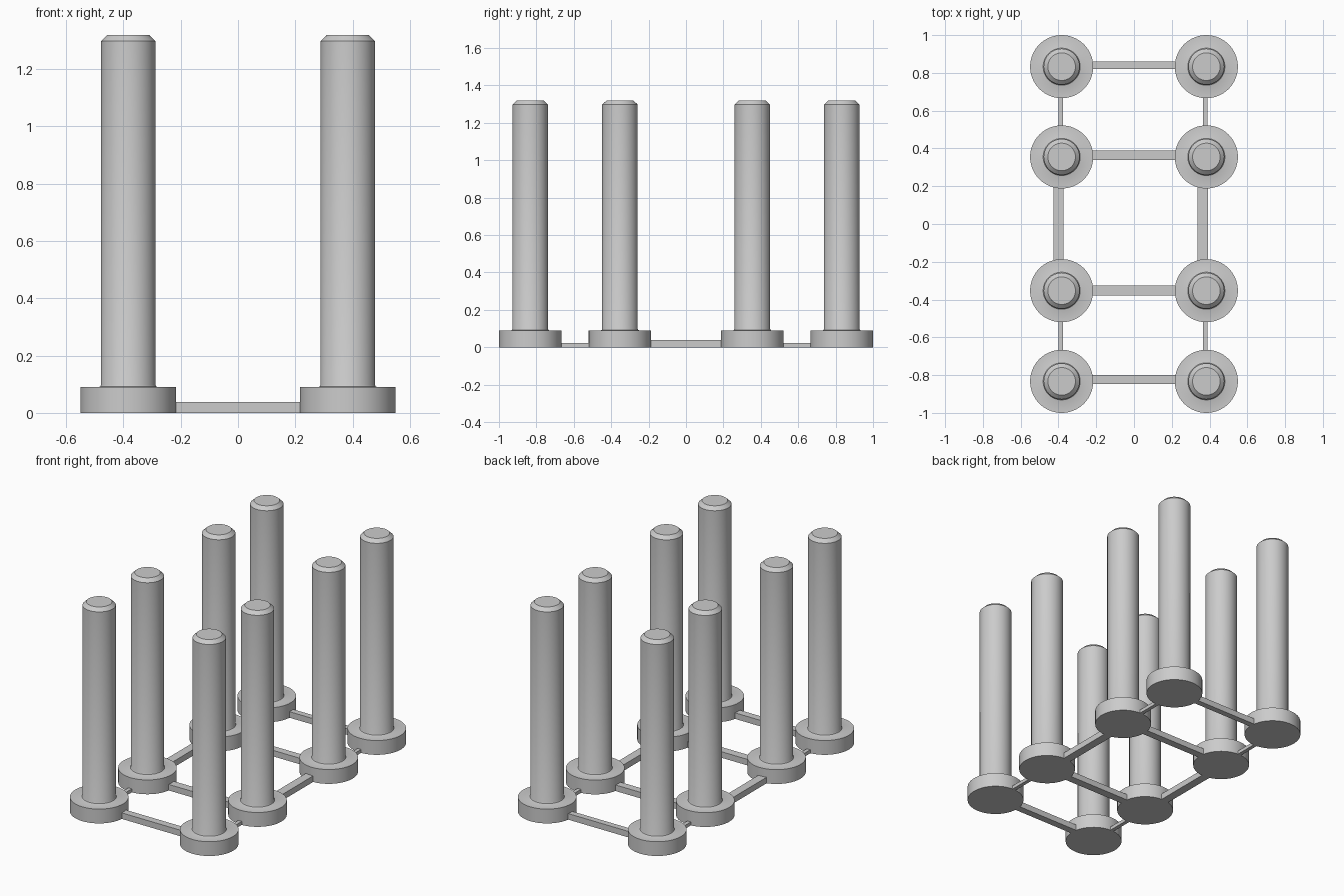
import bpy
import bmesh
from math import cos, sin, pi, radians

cube = bpy.data.objects.get("Cube")
if cube:
    bpy.data.objects.remove(cube, do_unlink=True)

grey = bpy.data.materials.new("plain grey")
grey.use_nodes = True
colour = (0.6, 0.6, 0.6, 1)
grey.diffuse_color = colour
grey.node_tree.nodes["Principled BSDF"].inputs["Base Color"].default_value = colour

SIDES = 64
PEG_X = 0.383
ROWS = {"front": -0.833, "mid_front": -0.353, "mid_back": 0.355, "back": 0.833}


def add_object(name, bm):
    mesh = bpy.data.meshes.new(name)
    bm.normal_update()
    bm.to_mesh(mesh)
    bm.free()
    mesh.materials.append(grey)
    obj = bpy.data.objects.new(name, mesh)
    bpy.context.collection.objects.link(obj)
    return obj


def lathe(name, profile, x, y):
    """Closed solid turned from (radius, height) points, bottom to top."""
    bm = bmesh.new()
    rings = [[bm.verts.new((r * cos(2 * pi * i / SIDES), r * sin(2 * pi * i / SIDES), z))
              for i in range(SIDES)] for r, z in profile]
    for low, high in zip(rings, rings[1:]):
        for i in range(SIDES):
            j = (i + 1) % SIDES
            bm.faces.new((low[i], low[j], high[j], high[i]))
    bm.faces.new(rings[0][::-1])
    bm.faces.new(rings[-1])
    obj = add_object(name, bm)
    obj.location = (x, y, 0)
    bpy.ops.object.select_all(action="DESELECT")
    obj.select_set(True)
    bpy.context.view_layer.objects.active = obj
    bpy.ops.object.shade_smooth_by_angle(angle=radians(30))


def bar(name, x0, x1, y0, y1, height):
    """Flat runner resting on the ground."""
    bm = bmesh.new()
    bmesh.ops.create_cube(bm, size=1)
    for v in bm.verts:
        v.co = ((x0 + x1) / 2 + v.co.x * (x1 - x0),
                (y0 + y1) / 2 + v.co.y * (y1 - y0),
                (v.co.z + 0.5) * height)
    add_object(name, bm)


# Pegs: wide round foot, small fillet, tall shaft, chamfered tip
peg_profile = [(0.167, 0), (0.167, 0.09), (0.103, 0.09), (0.098, 0.092),
               (0.095, 0.098), (0.095, 1.297), (0.073, 1.318)]
for row, y in ROWS.items():
    for side, sign in (("left", 1), ("right", -1)):
        lathe(f"{row}_{side}_peg", peg_profile, sign * PEG_X, y)

# Cross runners joining each left and right pair
for row, y, width in (("front", -0.823, 0.046), ("mid_front", -0.352, 0.052),
                      ("mid_back", 0.364, 0.048), ("back", 0.84, 0.038)):
    bar(f"{row}_cross_runner", -0.26, 0.26, y - width / 2, y + width / 2, 0.038)

# Side runners: wide in the middle gap, thin in the end gaps
for side, mid_x, end_x in (("left", 0.364, 0.378), ("right", -0.4, -0.387)):
    bar(f"{side}_middle_runner", mid_x - 0.027, mid_x + 0.027, -0.23, 0.23, 0.038)
    for end, sign in (("front", -1), ("back", 1)):
        y0, y1 = sorted((sign * 0.48, sign * 0.71))
        bar(f"{side}_{end}_runner", end_x - 0.012, end_x + 0.012, y0, y1, 0.022)
